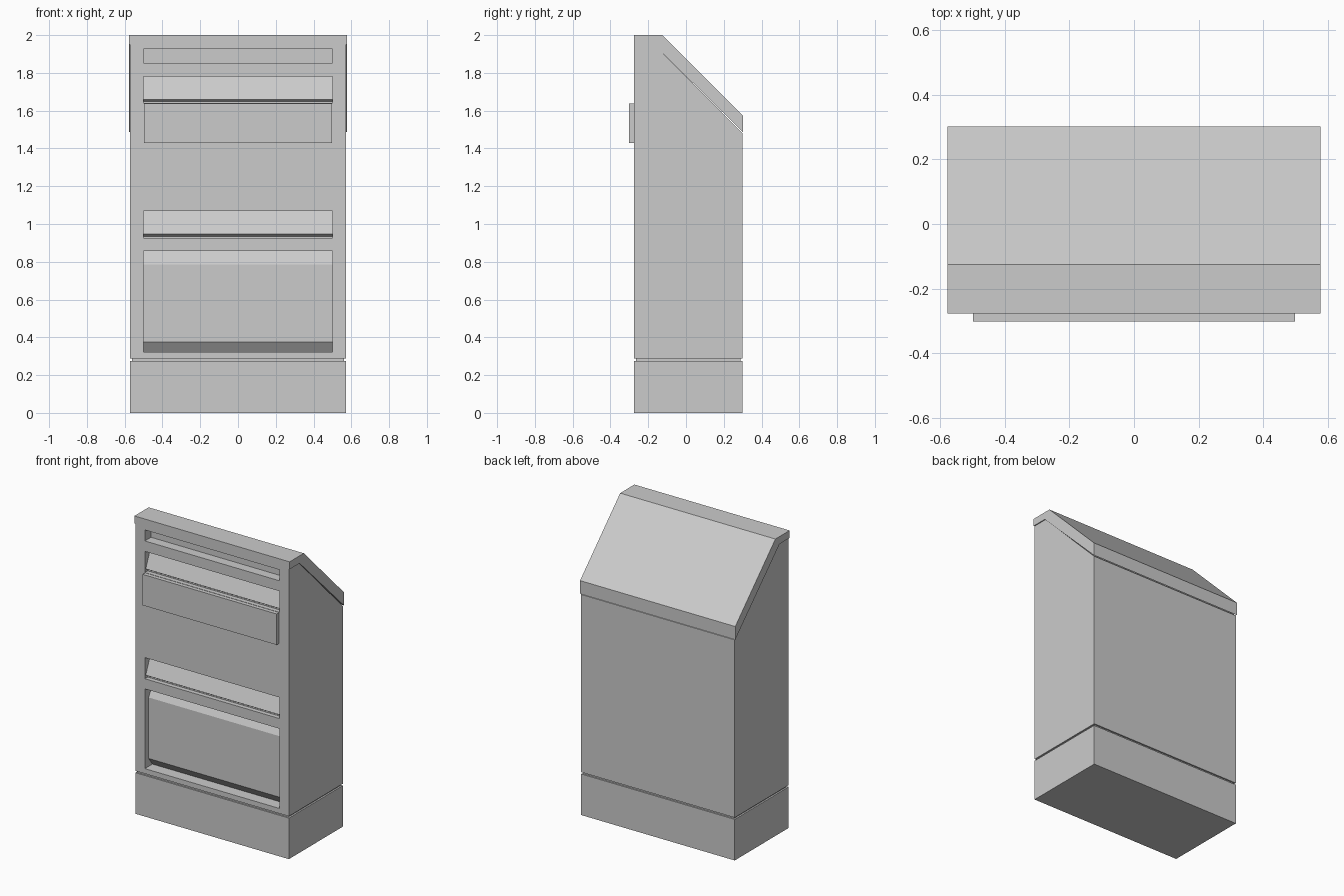
import bpy, bmesh

if "Cube" in bpy.data.objects:
    bpy.data.objects.remove(bpy.data.objects["Cube"])

FRONT, BACK = -0.275, 0.298


def prism(name, profile, half_width):
    """Extrude a (y, z) outline along x, centred on x = 0."""
    bm = bmesh.new()
    face = bm.faces.new([bm.verts.new((-half_width, y, z)) for y, z in profile])
    ext = bmesh.ops.extrude_face_region(bm, geom=[face])
    verts = [v for v in ext["geom"] if isinstance(v, bmesh.types.BMVert)]
    bmesh.ops.translate(bm, verts=verts, vec=(2 * half_width, 0, 0))
    bmesh.ops.recalc_face_normals(bm, faces=bm.faces[:])
    mesh = bpy.data.meshes.new(name)
    bm.to_mesh(mesh)
    bm.free()
    obj = bpy.data.objects.new(name, mesh)
    bpy.context.collection.objects.link(obj)
    return obj


def box(name, half_width, y0, y1, z0, z1):
    return prism(name, [(y0, z0), (y1, z0), (y1, z1), (y0, z1)], half_width)


def recess(body, name, outline, half_width=0.5):
    """Cut a pocket in the front; outline is (depth, z) from bottom to top."""
    pts = [(-0.1, outline[0][1])] + outline + [(-0.1, outline[-1][1])]
    cutter = prism(name, [(FRONT + d, z) for d, z in pts], half_width)
    cutter.hide_render = True
    cutter.hide_viewport = True
    cutter.display_type = 'WIRE'
    mod = body.modifiers.new(name, 'BOOLEAN')
    mod.operation = 'DIFFERENCE'
    mod.solver = 'EXACT'
    mod.object = cutter


# Plinth, shadow gap and main cabinet
box("plinth", 0.571, FRONT, BACK, 0, 0.276)
box("shadow_gap", 0.56, FRONT + 0.01, BACK - 0.01, 0.276, 0.288)
cabinet = prism("cabinet", [(FRONT, 0.288), (BACK, 0.288), (BACK, 1.482),
                            (-0.17, 1.95), (FRONT, 1.95)], 0.571)

# Sloping lid, slightly wider than the cabinet
prism("sloped_lid", [(FRONT - 0.001, 1.95), (-0.17, 1.95), (0.301, 1.479 + 0.008),
                     (0.301, 1.575), (-0.125, 2.0), (FRONT - 0.001, 2.0)], 0.577)

# Narrow top slot
recess(cabinet, "top_slot_cutter", [(0.065, 1.852), (0.065, 1.926)])

# Two slots with a sloping inner chute and a small undercut lip
for name, z in (("upper_slot_cutter", 1.64), ("lower_slot_cutter", 0.926)):
    recess(cabinet, name, [(0.03, z), (0.03, z + 0.008), (0.01, z + 0.02),
                           (0.06, z + 0.142)])

# Large lower recess around a panel with chamfered top and bottom
recess(cabinet, "large_recess_cutter", [(0.08, 0.322), (0.04, 0.375),
                                        (0.04, 0.785), (0.08, 0.858)])

# Raised flap on the front
box("front_flap", 0.498, -0.301, FRONT, 1.43, 1.638)
